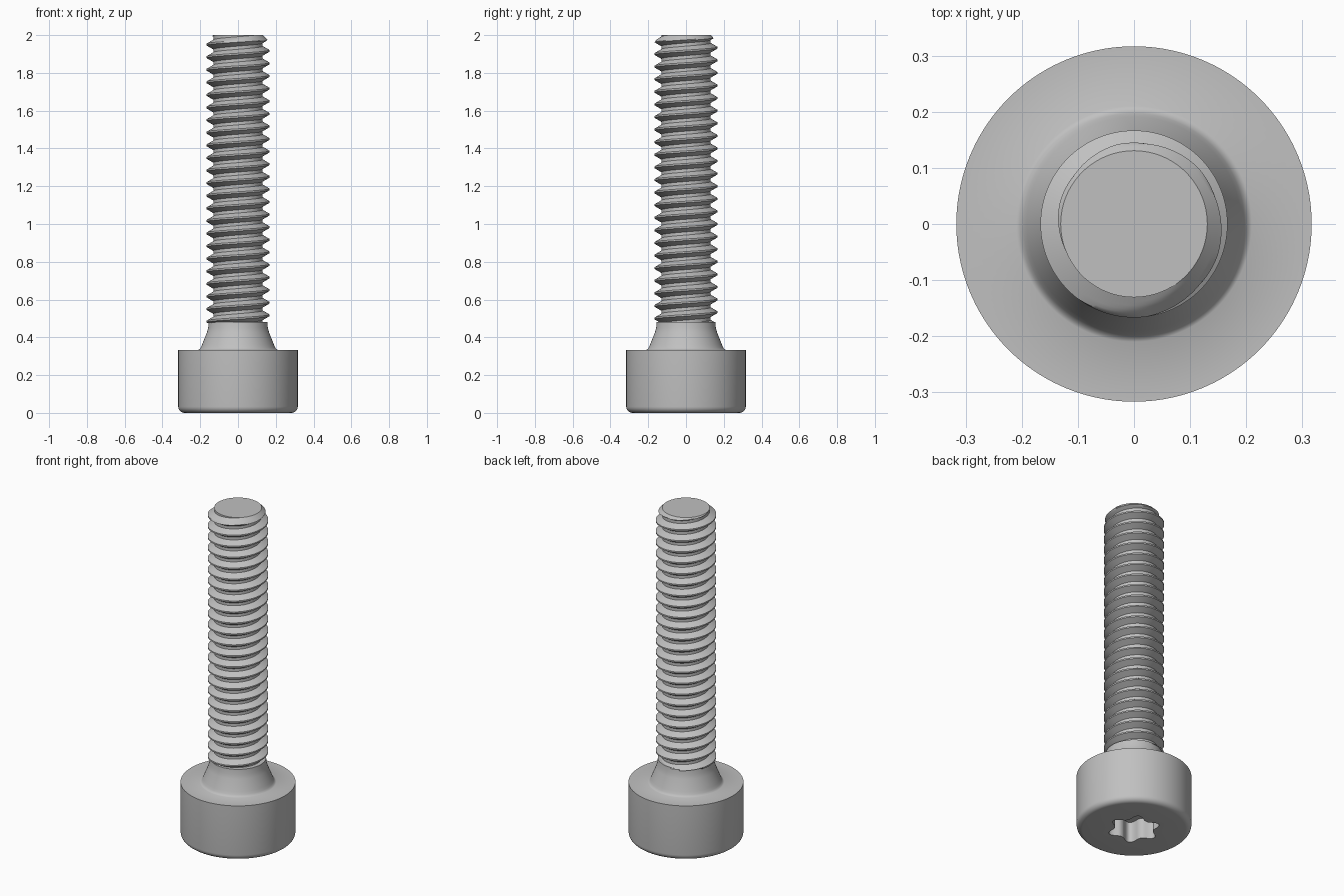
import bpy
import bmesh
from math import sin, cos, pi, radians

cube = bpy.data.objects.get("Cube")
if cube:
    bpy.data.objects.remove(cube, do_unlink=True)

SIDES = 144
PITCH = 0.4 / 6
CREST, ROOT = 0.1667, 0.1306
TOP, NECK_TOP = 2.0, 0.48

steel = bpy.data.materials.new("grey steel")
steel.use_nodes = True
steel.diffuse_color = (0.53, 0.53, 0.53, 1)
steel.node_tree.nodes["Principled BSDF"].inputs["Base Color"].default_value = (0.53, 0.53, 0.53, 1)


def finish(name, bm):
    bmesh.ops.recalc_face_normals(bm, faces=bm.faces[:])
    mesh = bpy.data.meshes.new(name)
    bm.to_mesh(mesh)
    bm.free()
    obj = bpy.data.objects.new(name, mesh)
    mesh.materials.append(steel)
    bpy.context.collection.objects.link(obj)
    bpy.ops.object.select_all(action="DESELECT")
    obj.select_set(True)
    bpy.context.view_layer.objects.active = obj
    bpy.ops.object.shade_smooth_by_angle(angle=radians(35))
    return obj


def star(a):
    # six-lobed socket outline
    return 0.106 + 0.04 * ((1 + cos(6 * a)) / 2) ** 1.3


def lathe(name, rings):
    # each ring is (radius or radius function, height); both ends are closed with fans
    bm = bmesh.new()
    loops = []
    for radius, z in rings:
        loop = []
        for i in range(SIDES):
            a = 2 * pi * i / SIDES
            r = radius(a) if callable(radius) else radius
            loop.append(bm.verts.new((r * cos(a), r * sin(a), z)))
        loops.append(loop)
    for low, high in zip(loops, loops[1:]):
        for i in range(SIDES):
            j = (i + 1) % SIDES
            bm.faces.new((low[i], low[j], high[j], high[i]))
    for loop, z in ((loops[0], rings[0][1]), (loops[-1], rings[-1][1])):
        centre = bm.verts.new((0, 0, z))
        for i in range(SIDES):
            bm.faces.new((loop[i], loop[(i + 1) % SIDES], centre))
    return finish(name, bm)


# Head with driver socket, rounded lower rim and flared neck
HEAD_R, HEAD_H, RIM = 0.3167, 0.3333, 0.0333
rings = [(star, 0.125), (star, 0)]
for s in range(7):
    a = s / 6 * pi / 2
    rings.append((HEAD_R - RIM + RIM * sin(a), RIM - RIM * cos(a)))
rings += [(HEAD_R, HEAD_H), (0.21, HEAD_H), (0.203, 0.337), (0.197, 0.346),
          (0.191, 0.36), (0.165, 0.425), (0.158, 0.45), (0.155, NECK_TOP)]
lathe("head_and_neck", rings)

# One pitch of the thread profile, as (offset, radius) upward from the crest
FLAT = PITCH / 16
FLANK = (CREST - ROOT) * 0.577
STEPS = 5
profile = []
for s in range(STEPS + 1):
    profile.append((FLAT + FLANK * s / STEPS, CREST + (ROOT - CREST) * s / STEPS))
profile += [(PITCH - offset, r) for offset, r in reversed(profile)]


def thread_point(a, turn, offset, r):
    # right-hand helix, trimmed by the neck below and a 45 degree chamfer on top
    z = TOP + PITCH * (turn + a / (2 * pi) - 0.25) + offset
    if z < NECK_TOP - 0.005:
        z, r = NECK_TOP - 0.005, ROOT
    z = min(z, TOP)
    r = min(r, ROOT + TOP - z)
    return r * cos(a), r * sin(a), z


# Threaded shank
bm = bmesh.new()
columns = []
for i in range(SIDES + 1):
    a = 2 * pi * i / SIDES
    columns.append([bm.verts.new(thread_point(a, turn, offset, r))
                    for turn in range(-26, 3) for offset, r in profile])
for left, right in zip(columns, columns[1:]):
    for j in range(len(left) - 1):
        bm.faces.new((left[j], right[j], right[j + 1], left[j + 1]))
bmesh.ops.remove_doubles(bm, verts=bm.verts[:], dist=0.00002)
bmesh.ops.delete(bm, geom=[v for v in bm.verts if not v.link_faces], context="VERTS")

# Flat end of the shank
rim = [e for e in bm.edges if e.is_boundary and all(v.co.z > TOP - 0.0001 for v in e.verts)]
bmesh.ops.holes_fill(bm, edges=rim, sides=0)
finish("threaded_shank", bm)
